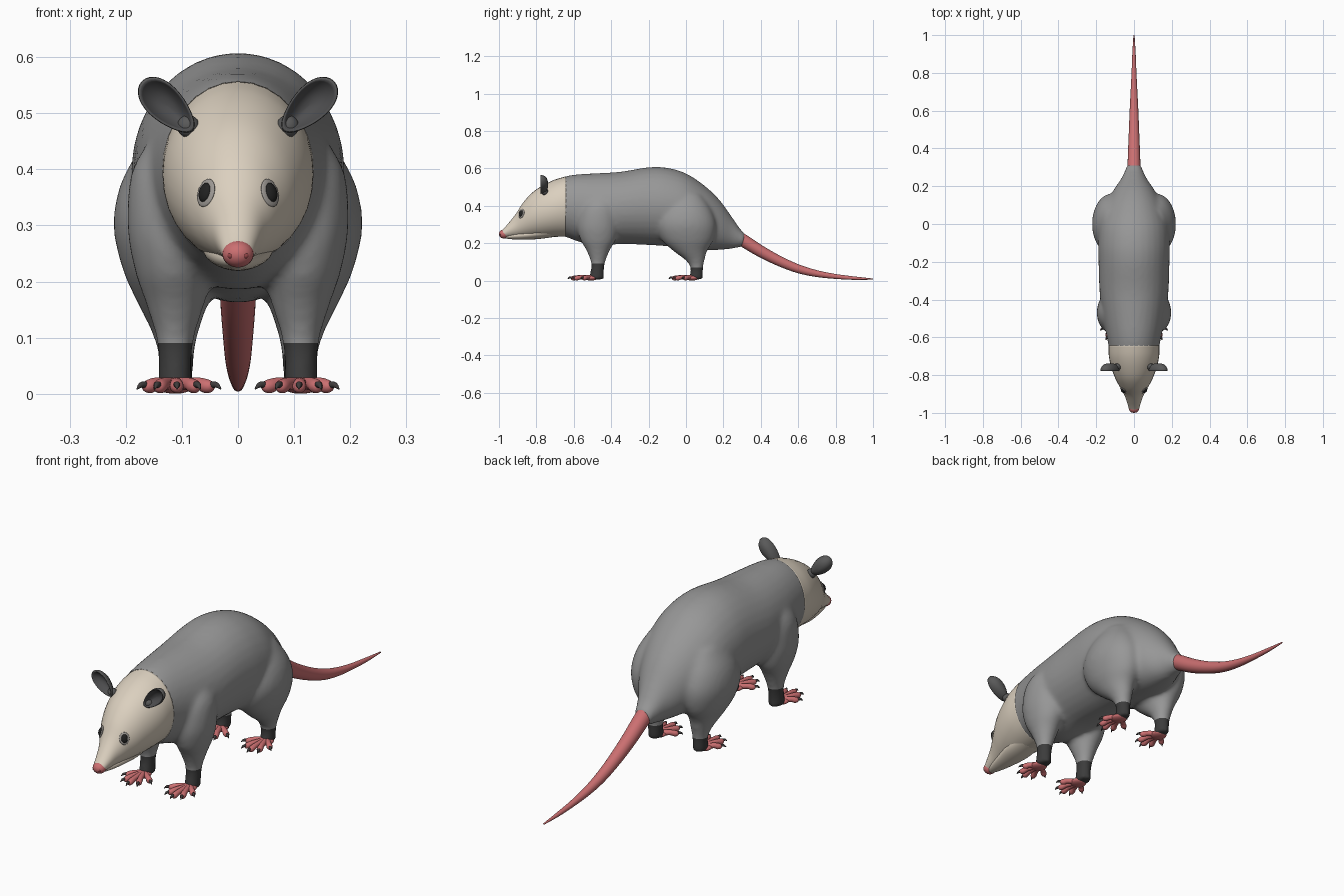
import bpy, bmesh, math
from mathutils import Vector, Matrix
from mathutils.bvhtree import BVHTree

if "Cube" in bpy.data.objects:
    bpy.data.objects.remove(bpy.data.objects["Cube"])


def material(name, r, g, b):
    m = bpy.data.materials.new(name)
    m.diffuse_color = (r, g, b, 1)
    m.use_nodes = True
    m.node_tree.nodes["Principled BSDF"].inputs["Base Color"].default_value = m.diffuse_color
    return m


FUR = material("grey fur", .31, .31, .31)
CREAM = material("cream face", .71, .63, .52)
PINK = material("pink skin", .60, .16, .165)
SOCK = material("dark sock", .045, .045, .045)
EAR = material("ear grey", .10, .10, .10)
INNER = material("inner ear", .075, .075, .078)
CLAW = material("claw", .05, .045, .045)
EYE = material("black eye", .015, .015, .015)
LID = material("eye rim", .33, .31, .29)
NOSTRIL = material("nostril", .30, .06, .065)


def smooth_rows(rows, n=5):
    """Catmull-Rom interpolation of station rows."""
    out = []
    for i in range(len(rows) - 1):
        a, b = rows[max(i - 1, 0)], rows[i]
        c, d = rows[i + 1], rows[min(i + 2, len(rows) - 1)]
        for k in range(n):
            t = k / n
            out.append([q + .5 * t * (r - p + t * (2 * p - 5 * q + 4 * r - s + t * (3 * (q - r) + s - p)))
                        for p, q, r, s in zip(a, b, c, d)])
    return out + [list(rows[-1])]


def loft(bm, rings, mat=0):
    """Skin a list of (centre, u, v) elliptical rings and cap the ends."""
    n, loops = 32, []
    for c, u, v in rings:
        loops.append([bm.verts.new(c + u * math.cos(a) + v * math.sin(a))
                      for a in (2 * math.pi * i / n for i in range(n))])
    faces = [bm.faces.new(loops[0]), bm.faces.new(loops[-1][::-1])]
    for p, q in zip(loops, loops[1:]):
        faces += [bm.faces.new((p[i], q[i], q[(i + 1) % n], p[(i + 1) % n])) for i in range(n)]
    for f in faces:
        f.material_index = mat
    bmesh.ops.recalc_face_normals(bm, faces=faces)


def along_y(rows):
    return [(Vector((0, y, (b + t) / 2)), Vector((w, 0, 0)), Vector((0, 0, (t - b) / 2)))
            for y, w, b, t in smooth_rows(rows)]


def along_z(rows, s):
    return [(Vector((s * x, y, z)), Vector((rx, 0, 0)), Vector((0, ry, 0)))
            for z, x, y, rx, ry in smooth_rows(rows)]


def tube(bm, rows, mat=0, n=5):
    pts = smooth_rows(rows, n)
    rings = []
    for i, p in enumerate(pts):
        t = Vector(pts[min(i + 1, len(pts) - 1)][:3]) - Vector(pts[max(i - 1, 0)][:3])
        u = t.cross(Vector((0, 0, 1))).normalized()
        rings.append((Vector(p[:3]), u * p[3], u.cross(t).normalized() * p[3]))
    loft(bm, rings, mat)


def ball(bm, centre, radii, rot=Matrix(), mat=0):
    m = Matrix.Translation(centre) @ rot @ Matrix.Diagonal((*radii, 1))
    r = bmesh.ops.create_uvsphere(bm, u_segments=24, v_segments=14, radius=1, matrix=m)
    for f in {f for v in r["verts"] for f in v.link_faces}:
        f.material_index = mat


def finish(bm, name, *mats):
    me = bpy.data.meshes.new(name)
    bm.to_mesh(me)
    bm.free()
    ob = bpy.data.objects.new(name, me)
    bpy.context.collection.objects.link(ob)
    for m in mats:
        me.materials.append(m)
    for p in me.polygons:
        p.use_smooth = True
    return ob


# Body and legs, fused into one soft skin
bm = bmesh.new()
loft(bm, along_y([
    (-.72, .125, .235, .53), (-.65, .134, .234, .556), (-.58, .148, .21, .568), (-.48, .168, .185, .574),
    (-.35, .183, .195, .582), (-.2, .188, .19, .606), (-.1, .19, .183, .603), (0, .182, .17, .573),
    (.1, .15, .162, .507), (.18, .108, .164, .43), (.24, .068, .17, .348), (.285, .047, .178, .283),
    (.315, .036, .186, .25)]))
FRONT = [(.47, .10, -.45, .04, .05), (.40, .11, -.46, .078, .10), (.30, .115, -.47, .082, .11),
         (.22, .115, -.47, .069, .095), (.16, .112, -.47, .052, .062), (.10, .112, -.47, .034, .039),
         (.05, .112, -.475, .030, .036), (.006, .112, -.48, .032, .042)]
HIND = [(.46, .11, 0, .05, .08), (.38, .115, 0, .092, .135), (.30, .12, 0, .102, .16), (.22, .12, .008, .085, .14),
        (.16, .116, .022, .062, .092), (.11, .112, .048, .042, .052), (.07, .11, .057, .032, .034),
        (.03, .11, .055, .030, .036), (.006, .11, .05, .031, .04)]
for s in (-1, 1):
    loft(bm, along_z(FRONT, s))
    loft(bm, along_z(HIND, s))
body = finish(bm, "body_and_legs")
mod = body.modifiers.new("fuse", "REMESH")
mod.mode, mod.voxel_size = "VOXEL", .010
mod = body.modifiers.new("soften", "SMOOTH")
mod.factor, mod.iterations = .5, 10
fused = bpy.data.meshes.new_from_object(body.evaluated_get(bpy.context.evaluated_depsgraph_get()))
bpy.data.objects.remove(body)
bm = bmesh.new()
bm.from_mesh(fused)
# Clean cuts at the neck and at the sock tops
for co, no, clear in (((0, -.645, 0), (0, -1, 0), True), ((0, 0, .09), (0, 0, 1), False), ((0, 0, .07), (0, 0, 1), False)):
    bmesh.ops.bisect_plane(bm, geom=bm.verts[:] + bm.edges[:] + bm.faces[:], dist=.0005,
                           plane_co=co, plane_no=no, clear_outer=clear)
for f in bm.faces:
    c = f.calc_center_median()
    f.material_index = int(c.z < (.09 if c.y < -.25 else .07))
finish(bm, "body_and_legs", FUR, SOCK)

# Head
bm = bmesh.new()
loft(bm, along_y([
    (-.642, .135, .235, .557), (-.70, .133, .234, .54), (-.76, .12, .232, .512), (-.82, .098, .232, .472),
    (-.87, .071, .232, .418), (-.91, .049, .232, .356), (-.95, .035, .231, .306), (-.975, .027, .231, .278),
    (-.99, .018, .238, .264)]))
surface = BVHTree.FromBMesh(bm)
finish(bm, "head", CREAM)

# Lower jaw
bm = bmesh.new()
loft(bm, along_y([(-.69, .06, .236, .30), (-.78, .062, .223, .29), (-.86, .046, .219, .27),
                  (-.93, .028, .221, .255), (-.968, .014, .226, .245)]))
finish(bm, "lower_jaw", CREAM)

# Nose with nostrils
bm = bmesh.new()
ball(bm, (0, -.974, .249), (.028, .026, .024))
for s in (-1, 1):
    ball(bm, (s * .013, -.9935, .246), (.006, .004, .005), mat=1)
finish(bm, "nose", PINK, NOSTRIL)

for s, side in ((-1, "left"), (1, "right")):
    # Eye, laid on the head surface
    hit, normal, _, _ = surface.ray_cast(Vector((s * .057, -2, .358)), Vector((0, 1, 0)))
    if normal.y > 0:
        normal = -normal
    rot = normal.to_track_quat("Z", "Y").to_matrix().to_4x4()
    bm = bmesh.new()
    ball(bm, hit, (.021, .026, .005), rot)
    ball(bm, hit + normal * .002, (.0135, .018, .009), rot, 1)
    finish(bm, side + "_eye", LID, EYE)

    # Ear: egg-shaped cup, from back pole over the rim into the bowl
    bm = bmesh.new()
    axis, across = Vector((s * .72, 0, .70)), Vector((s * .70, 0, -.72))
    centre, n, loops = Vector((s * .126, -.764, .513)), 32, []
    profile = [(.02, .026), (.35, .025), (.65, .020), (.87, .009), (1, -.006), (.98, -.013), (.92, -.015),
               (.84, -.009), (.6, .006), (.3, .013), (.02, .015)]
    for k, y in profile:
        loops.append([bm.verts.new(centre + axis * .063 * k * math.cos(a)
                                   + across * .036 * k * math.sin(a) * (.88 + .2 * math.cos(a)) + Vector((0, y, 0)))
                      for a in (2 * math.pi * i / n for i in range(n))])
    for j, (p, q) in enumerate(zip(loops, loops[1:])):
        for i in range(n):
            f = bm.faces.new((p[i], q[i], q[(i + 1) % n], p[(i + 1) % n]))
            f.material_index = int(j >= 6)
    bm.faces.new(loops[0])
    bm.faces.new(loops[-1]).material_index = 1
    # Ear root
    ball(bm, centre - axis * .052 + Vector((0, .008, 0)), (.02, .018, .02))
    bmesh.ops.recalc_face_normals(bm, faces=bm.faces[:])
    finish(bm, side + "_ear", EAR, INNER)

    # Feet: pad, five fanned toes and claws
    for dy, name in ((0, "front"), (.54, "hind")):
        bm = bmesh.new()
        ball(bm, (s * .112, -.508 + dy, .014), (.034, .036, .014))
        for tx, ty in ((.165, -.55), (.142, -.595), (.109, -.612), (.075, -.594), (.047, -.55)):
            base = Vector((s * .112, -.50 + dy, .016))
            tip = Vector((s * tx, ty + dy, .013))
            d = (tip - base).normalized()
            mid = base.lerp(tip, .6) + Vector((0, 0, .004))
            tube(bm, [(*base, .013), (*mid, .011), (*(tip - d * .012), .0125), (*tip, .009),
                      (*(tip + d * .004), .003)], n=3)
            claw = tip + Vector((0, 0, .003))
            tube(bm, [(*claw, .006), (*(claw + d * .011), .005), (*(claw + d * .021 - Vector((0, 0, .007))), .001)], 1, 3)
        finish(bm, side + "_" + name + "_foot", PINK, CLAW)

# Tail
bm = bmesh.new()
tube(bm, [(0, .27, .235, .033), (0, .31, .212, .034), (0, .40, .156, .031), (0, .50, .104, .027),
          (0, .60, .063, .023), (0, .70, .037, .018), (0, .80, .022, .013), (0, .90, .013, .009),
          (0, 1.0, .008, .003)])
finish(bm, "tail", PINK)
